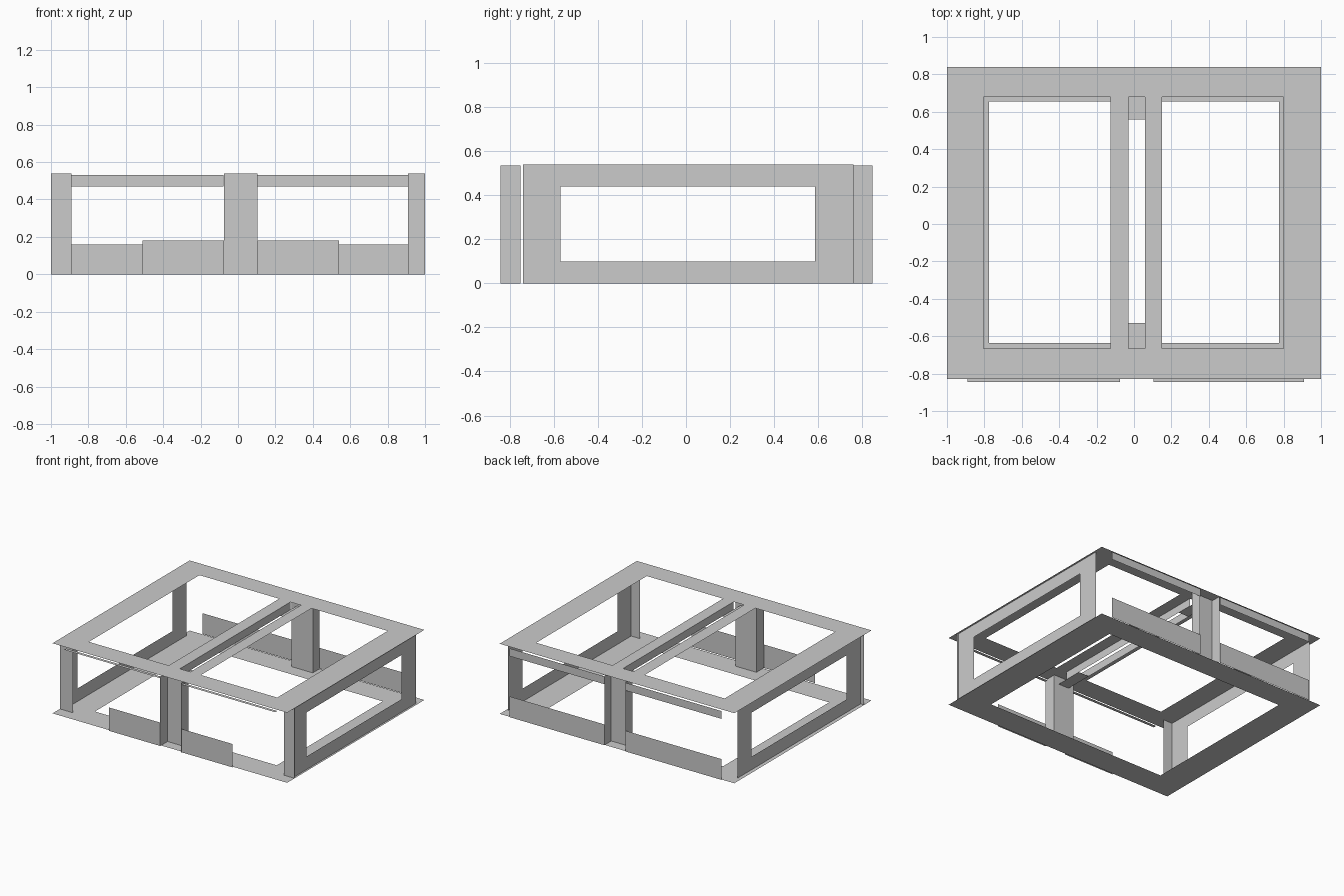
import bpy

if "Cube" in bpy.data.objects:
    bpy.data.objects.remove(bpy.data.objects["Cube"])


def panel(name, axis, pos, outer, holes=()):
    """Flat sheet normal to an axis; rectangles are (u0, u1, v0, v1)."""
    us = sorted({u for r in (outer, *holes) for u in r[:2]})
    vs = sorted({v for r in (outer, *holes) for v in r[2:]})
    verts, faces = [], []
    for v in vs:
        for u in us:
            p = [u, v]
            p.insert("xyz".index(axis), pos)
            verts.append(p)
    n = len(us)
    for j in range(len(vs) - 1):
        for i in range(n - 1):
            cu, cv = (us[i] + us[i + 1]) / 2, (vs[j] + vs[j + 1]) / 2
            if any(a < cu < b and c < cv < d for a, b, c, d in holes):
                continue
            f = [j * n + i, j * n + i + 1, (j + 1) * n + i + 1, (j + 1) * n + i]
            faces.append(f[::-1] if axis == "y" else f)
    me = bpy.data.meshes.new(name)
    me.from_pydata(verts, [], faces)
    me.validate()
    ob = bpy.data.objects.new(name, me)
    bpy.context.collection.objects.link(ob)
    return ob


H = 0.54

# Top and bottom sheets with their openings
panel("top_frame", "z", H, (-1, 1, -0.83, 0.84),
      [(-0.805, -0.125, -0.665, 0.68), (-0.03, 0.06, -0.665, 0.68),
       (0.15, 0.80, -0.665, 0.68)])
panel("bottom_frame", "z", 0, (-1, 1, -0.83, 0.84),
      [(-0.775, 0.775, -0.635, 0.655)])

# Side frames with windows
for side, x in (("left", -0.97), ("right", 0.985)):
    panel(side + "_side_frame", "x", x, (-0.74, 0.76, 0, H),
          [(-0.57, 0.585, 0.10, 0.44)])

# Front corner plates
panel("left_corner_plate", "y", -0.74, (-1, -0.89, 0, H))
panel("right_corner_plate", "y", -0.74, (0.91, 1, 0, H))

# Centre posts: U channels open to the outside
for end, yi, yo in (("front", -0.75, -0.842), ("back", 0.76, 0.845)):
    panel(end + "_post_web", "y", yi, (-0.075, 0.105, 0, H))
    for side, x in (("left", -0.075), ("right", 0.105)):
        panel(f"{end}_post_{side}_flange", "x", x,
              (min(yi, yo), max(yi, yo), 0, 0.535))

# Front low panels and thin top trims
for side, a, b in (("left", -0.51, -0.075), ("right", 0.105, 0.54)):
    panel(f"front_{side}_low_panel", "y", -0.84, (a, b, 0, 0.18))
for side, a, b in (("left", -0.89, -0.075), ("right", 0.105, 0.91)):
    panel(f"front_{side}_trim", "z", 0.525, (a, b, -0.845, -0.82))

# Back low panels and upper rails
for side, a, b in (("left", -0.895, -0.078), ("right", 0.102, 0.912)):
    panel(f"back_{side}_low_panel", "y", 0.845, (a, b, 0, 0.16))
    panel(f"back_{side}_rail", "y", 0.845, (a, b, 0.47, 0.53))

# Centre beam: webs below the slot and end tabs
for side, x in (("left", -0.03), ("right", 0.06)):
    panel(f"beam_{side}_web", "x", x, (-0.665, 0.68, 0.48, H))
panel("beam_front_tab", "z", 0.48, (-0.03, 0.06, -0.75, -0.53))
panel("beam_back_tab", "z", 0.48, (-0.03, 0.06, 0.56, 0.76))
